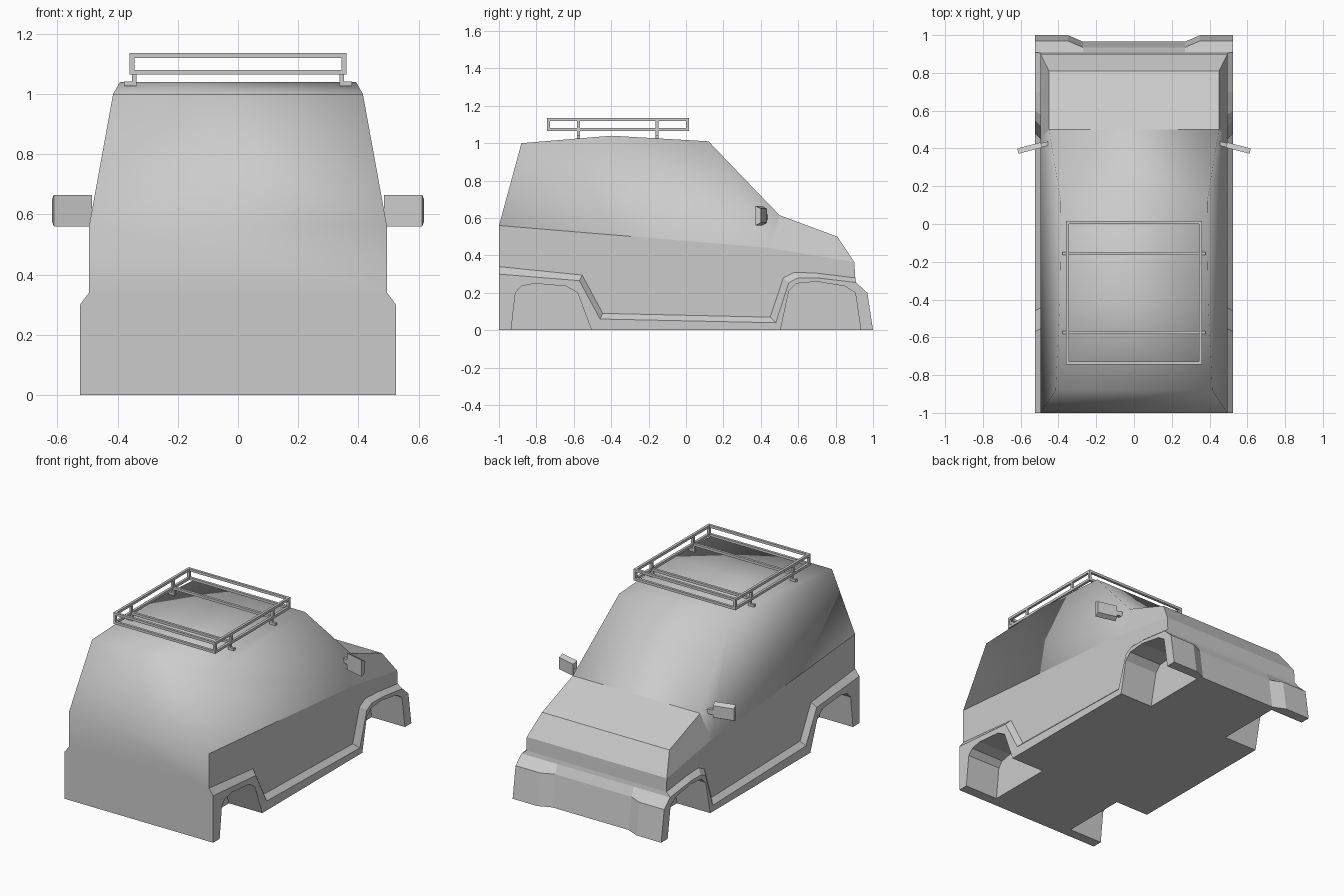
import bpy, bmesh
from mathutils import Vector

if "Cube" in bpy.data.objects:
    bpy.data.objects.remove(bpy.data.objects["Cube"])

faces = []  # (points, smooth)


def face(pts, smooth=False):
    faces.append((pts, smooth))


def both(pts, smooth=False):
    face(pts, smooth)
    face([(-x, y, z) for x, y, z in pts], smooth)


def across(half, smooth=False):
    """Polygon that spans the centre line, given by its +x half."""
    face(half + [(-x, y, z) for x, y, z in reversed(half)], smooth)


def at(x, prof):
    return [(x, y, z) for y, z in prof]


def make(name, faces):
    bm = bmesh.new()
    for pts, smooth in faces:
        f = bm.faces.new([bm.verts.new(p) for p in pts])
        f.smooth = smooth
    bmesh.ops.remove_doubles(bm, verts=bm.verts, dist=0.0005)
    bmesh.ops.recalc_face_normals(bm, faces=bm.faces)
    me = bpy.data.meshes.new(name)
    bm.to_mesh(me)
    bm.free()
    ob = bpy.data.objects.new(name, me)
    bpy.context.collection.objects.link(ob)
    return ob


W, S, WELL = 0.495, 0.525, 0.29  # body, skirt and wheel-well half widths

# key outline points of the cabin and hood
belt = [(W, -1, .56), (W, .45, .44), (W, .9, .365)]
roof = [(.415, -.88, 1.0), (.392, -.4, 1.04), (.388, .12, 1.01), (.45, .5, .615)]
nose = (.45, .81, .5)

# skirt trim: upper edge on the body and lower edge on the flare
trim_in = [(-1, .34), (-.555, .295), (-.445, .09), (.45, .07),
           (.52, .28), (.58, .31), (.7, .305), (.905, .28)]
trim_out = [(-1, .3), (-.57, .265), (-.46, .06), (.48, .04),
            (.55, .255), (.6, .28), (.7, .28), (.91, .255)]
rear_arch = [(-.935, 0), (-.912, .2), (-.88, .235), (-.81, .25),
             (-.64, .235), (-.58, .2), (-.505, 0)]
front_arch = [(.505, 0), (.55, .21), (.59, .25), (.7, .26),
              (.85, .235), (.905, .2), (.935, 0)]

# cabin: smooth sides, rear, roof and windshield
both(belt[:2] + roof[::-1], True)
across([(W, -1, .34), belt[0]], True)
across([belt[0], roof[0]], True)
for a, b in zip(roof, roof[1:]):
    across([a, b], True)

# hood, its side slopes and the nose
across([roof[3], nose])
both([belt[1], belt[2], nose, roof[3]])
across([nose, belt[2]])
across([belt[2], (W, .905, .28)])
across([(W, .905, .28), (W, .91, .255)])

# lower body sides and flared skirt
both(belt + at(W, trim_in[::-1]))
ti, to = at(W, trim_in), at(S, trim_out)
for i in range(len(ti) - 1):
    both([ti[i], ti[i + 1], to[i + 1], to[i]])
both([ti[-1], to[-1], (W, .91, .255)])
both(at(S, trim_out + [(.97, .2), (1, 0)] + front_arch[::-1]
        + rear_arch[::-1] + [(-1, 0)]))
across([(S, -1, 0), to[0], ti[0]])

# wheel wells
for arch in (rear_arch, front_arch):
    for p, q in zip(arch, arch[1:]):
        both([(S, *p), (S, *q), (WELL, *q), (WELL, *p)])
    both(at(WELL, arch))

# front bumper with recessed middle
plan = [(S, 0), (.35, 0), (.27, -.035)]
ledge = [(x, .97 + d, .2) for x, d in plan]
foot = [(x, 1 + d, 0) for x, d in plan]
both([to[-1], (W, .91, .255), (.27, .91, .255)] + ledge[::-1])
across([(.27, .91, .255), ledge[2]])
for i in range(2):
    both([ledge[i], ledge[i + 1], foot[i + 1], foot[i]])
across([ledge[2], foot[2]])

# flat underside
floor = foot[::-1]
for a, b in ((.935, .505), (-.505, -.935)):
    floor += [(S, a, 0), (WELL, a, 0), (WELL, b, 0), (S, b, 0)]
across(floor + [(S, -1, 0)])
make("body_shell", faces)


def prism(lo, hi):
    """Solid between two matching point loops."""
    n = len(lo)
    return [(lo, False), (hi, False)] + [
        ([lo[i], lo[(i + 1) % n], hi[(i + 1) % n], hi[i]], False) for i in range(n)]


def box(a, b):
    (x0, y0, z0), (x1, y1, z1) = a, b
    ring = [(x0, y0), (x1, y0), (x1, y1), (x0, y1)]
    return prism([(x, y, z0) for x, y in ring], [(x, y, z1) for x, y in ring])


# side mirrors: tapered housing on a short arm
for side, s in (("right", 1), ("left", -1)):
    glass = [(s * x, y, z) for x, y, z in
             ((.485, .405, .56), (.612, .372, .56), (.612, .372, .665), (.485, .405, .665))]
    back = [(s * x, y, z) for x, y, z in
            ((.495, .432, .575), (.618, .4, .575), (.618, .4, .65), (.495, .432, .65))]
    arm = [(s * x, y, z) for x, y, z in
           ((.43, .42, .59), (.5, .405, .59), (.5, .405, .62), (.43, .42, .62))]
    arm2 = [(x, y + .022, z) for x, y, z in arm]
    make("mirror_" + side, prism(glass, back))
    make("mirror_arm_" + side, prism(arm, arm2))

# roof rack: two rail loops, posts, crossbars and feet
T = .008
X, Y0, Y1 = .352, -.736, .008
rack = []


def bar(p, q):
    p, q = Vector(p), Vector(q)
    lo = Vector([min(a, b) - T for a, b in zip(p, q)])
    hi = Vector([max(a, b) + T for a, b in zip(p, q)])
    rack.extend(box(lo, hi))


parts = {"rack_upper_rails": [1.128], "rack_lower_rails": [1.072]}
for name, (z,) in parts.items():
    rack = []
    for s in (-1, 1):
        bar((s * X, Y0, z), (s * X, Y1, z))
    for y in (Y0, Y1):
        bar((-X + 2 * T, y, z), (X - 2 * T, y, z))
    make(name, rack)
for i, y in enumerate((-.575, -.155)):
    rack = []
    bar((-X + 2 * T, y, 1.072), (X - 2 * T, y, 1.072))
    make("rack_crossbar_%d" % i, rack)
for s in (-1, 1):
    for i, y in enumerate((Y0, -.575, -.155, Y1)):
        rack = []
        bar((s * X, y, 1.088), (s * X, y, 1.112))
        make("rack_post_%d_%d" % (s + 1, i), rack)
        if 0 < i < 3:
            rack = []
            bar((s * X * .98, y, 1.036), (s * X * .98, y, 1.056))
            bar((s * X * .98, y, 1.034), (s * .37, y, 1.034))
            make("rack_foot_%d_%d" % (s + 1, i), rack)
